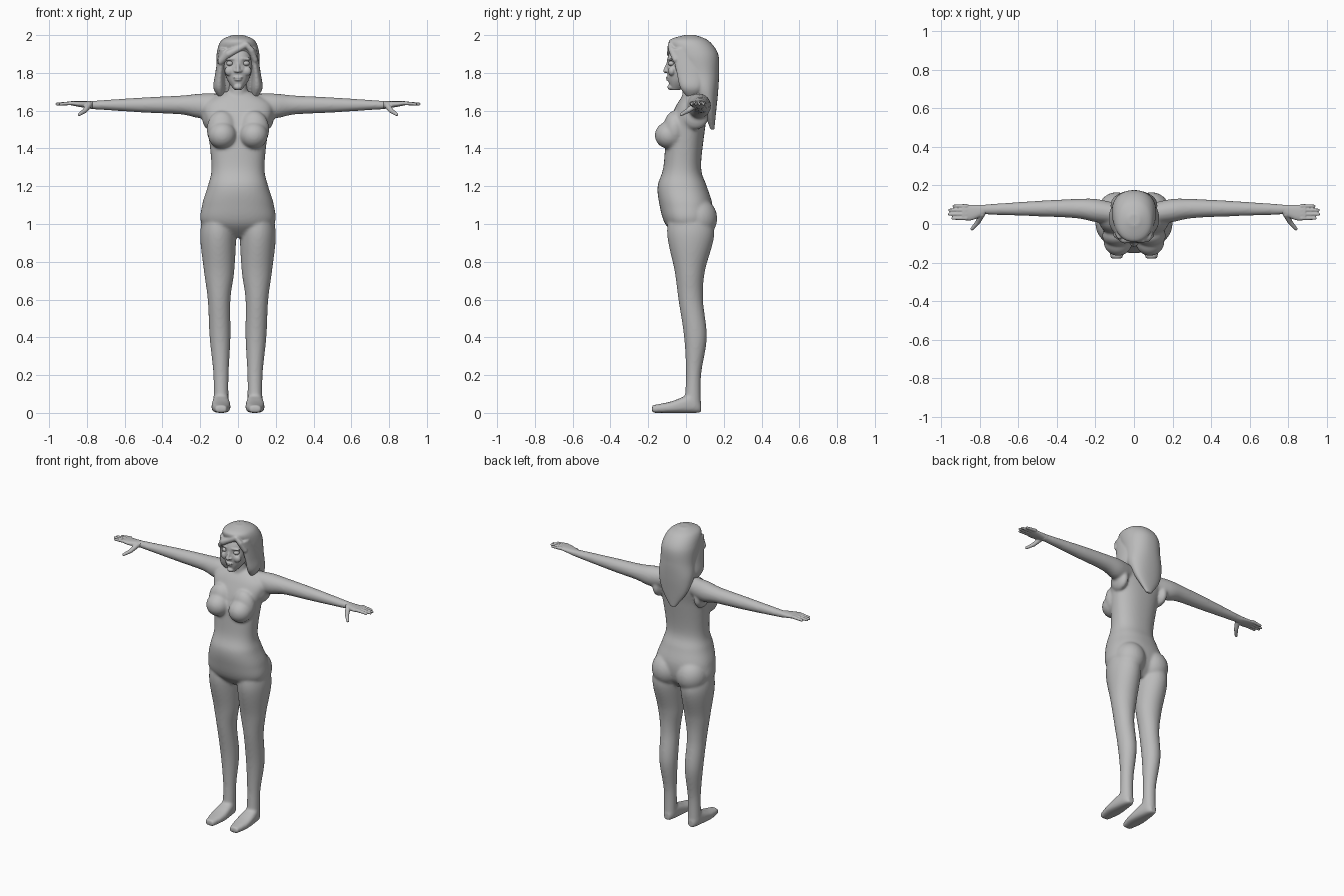
import bpy
import bmesh
import math
from mathutils import Vector, Matrix

default_cube = bpy.data.objects.get("Cube")
if default_cube:
    bpy.data.objects.remove(default_cube, do_unlink=True)

grey = bpy.data.materials.new("plain grey")
grey.use_nodes = True
grey.diffuse_color = (.5, .5, .5, 1)
for node in grey.node_tree.nodes:
    if node.type == 'BSDF_PRINCIPLED':
        node.inputs["Base Color"].default_value = grey.diffuse_color

SIDES = {"left": 1, "right": -1}


def catmull_rom(before, start, end, after, t):
    """Value between start and end on a smooth curve through all four."""
    bend = 2 * before - 5 * start + 4 * end - after
    twist = 3 * (start - end) + after - before
    return start + t / 2 * (end - before + t * (bend + t * twist))


def smooth_rows(rows, steps):
    """Sections interpolated smoothly between the given ones."""
    padded = [rows[0], *rows, rows[-1]]
    result = []
    for group in zip(padded, padded[1:], padded[2:], padded[3:]):
        for step in range(steps):
            result.append([catmull_rom(*values, step / steps) for values in zip(*group)])
    return result + [rows[-1]]


def rounded(value, power):
    """Superellipse version of a sine or cosine."""
    return math.copysign(abs(value) ** (2 / power), value)


def loft(bm, axis, rows, side=1, power=2, count=48, steps=8):
    """Closed skin through sections (station, low u, high u, low v, high v)."""
    rings = []
    for station, low_u, high_u, low_v, high_v in smooth_rows(rows, steps):
        ring = []
        for k in range(count):
            angle = math.tau * k / count
            across = rounded(math.cos(angle), power)
            along = rounded(math.sin(angle), power)
            point = [(low_u + high_u + (high_u - low_u) * across) / 2,
                     (low_v + high_v + (high_v - low_v) * along) / 2]
            point.insert("xyz".index(axis), station)
            point[0] *= side
            ring.append(bm.verts.new(point))
        rings.append(ring)
    for lower, upper in zip(rings, rings[1:]):
        for k in range(count):
            bm.faces.new((lower[k - 1], lower[k], upper[k], upper[k - 1]))
    bm.faces.new(rings[0])
    bm.faces.new(rings[-1])


def upright_loft(bm, rows, power=2):
    """Symmetric vertical skin through sections (height, half width, front, back)."""
    loft(bm, 'z', [(height, -half, half, front, back) for height, half, front, back in rows],
         power=power)


def blob(bm, centre, radii):
    """Ellipsoid."""
    matrix = Matrix.Translation(centre) @ Matrix.Diagonal((*radii, 1))
    bmesh.ops.create_icosphere(bm, subdivisions=4, radius=1, matrix=matrix)


def limb(bm, points, radii):
    """Round-ended chain of tapered tubes."""
    points = [Vector(point) for point in points]
    for point, radius in zip(points, radii):
        blob(bm, point, (radius, radius, radius))
    for start, end, thick, thin in zip(points, points[1:], radii, radii[1:]):
        span = end - start
        turn = span.to_track_quat('Z', 'Y').to_matrix().to_4x4()
        bmesh.ops.create_cone(bm, cap_ends=True, segments=16, radius1=thick, radius2=thin,
                              depth=span.length,
                              matrix=Matrix.Translation((start + end) / 2) @ turn)


def finish(name, bm, voxel, iterations):
    """Make the object and fuse its pieces into one soft skin."""
    bmesh.ops.recalc_face_normals(bm, faces=bm.faces)
    mesh = bpy.data.meshes.new(name)
    bm.to_mesh(mesh)
    bm.free()
    mesh.materials.append(grey)
    obj = bpy.data.objects.new(name, mesh)
    bpy.context.scene.collection.objects.link(obj)
    fuse = obj.modifiers.new("fuse", 'REMESH')
    fuse.mode = 'VOXEL'
    fuse.voxel_size = voxel
    fuse.use_smooth_shade = True
    soften = obj.modifiers.new("soften", 'SMOOTH')
    soften.iterations = iterations


# Torso and neck
body = bmesh.new()
upright_loft(body, [(.93, .07, -.04, .08), (1, .19, -.11, .13), (1.1, .19, -.14, .14),
                    (1.2, .16, -.15, .11), (1.3, .14, -.12, .08), (1.5, .16, -.1, .1),
                    (1.63, .18, -.05, .12), (1.7, .07, 0, .1)], power=2.3)
upright_loft(body, [(1.6, .08, -.02, .1), (1.7, .05, -.02, .08), (1.8, .05, -.02, .08)])

# Legs, feet, arms and the fuller forms, fused with the torso
leg = [(1.1, .02, .17, -.08, .11), (.95, .01, .2, -.1, .15), (.75, .02, .18, -.06, .1),
       (.6, .04, .16, -.04, .09), (.4, .04, .15, -.01, .11), (.2, .05, .13, 0, .08),
       (.03, .05, .13, -.01, .08)]
foot = [(.08, .07, .11, 0, .05), (.04, .05, .13, 0, .1), (-.08, .04, .14, 0, .06),
        (-.18, .06, .12, 0, .04)]
arm = [(.1, 0, .11, 1.57, 1.69), (.2, .01, .13, 1.56, 1.69), (.3, .03, .13, 1.58, 1.68),
       (.5, .04, .12, 1.59, 1.67), (.8, .05, .1, 1.61, 1.65)]
for side in SIDES.values():
    loft(body, 'z', leg, side)
    loft(body, 'y', foot, side, power=2.8)
    loft(body, 'x', arm, side)
    blob(body, (side * .083, -.09, 1.47), (.075, .075, .072))
    blob(body, (side * .085, -.06, 1.5), (.08, .06, .1))
    blob(body, (side * .09, .06, 1.03), (.1, .105, .11))
    blob(body, (side * .155, .05, 1.57), (.035, .07, .07))
finish("body", body, voxel=.008, iterations=7)

# Hands: palm, four fingers and a bent thumb
palm = [(.77, .05, .1, 1.61, 1.65), (.84, .02, .1, 1.62, 1.65), (.89, .02, .1, 1.63, 1.65)]
for label, side in SIDES.items():
    hand = bmesh.new()
    loft(hand, 'x', palm, side, power=2.4)
    for finger in range(4):
        y = .03 + .021 * finger
        tip = .96 - .01 * (finger - 1.4) ** 2
        limb(hand, [(side * .87, y, 1.64), (side * tip, y, 1.635)], (.011, .008))
    limb(hand, [(side * .79, .05, 1.63), (side * .81, .01, 1.6), (side * .84, -.025, 1.58)],
         (.017, .013, .009))
    finish(label + "_hand", hand, voxel=.0035, iterations=4)

# Head: skull with pressed-in eye sockets, then nose, lips, chin, cheeks and brows
head = bmesh.new()
upright_loft(head, [(1.71, .02, -.08, -.03), (1.77, .06, -.095, .06), (1.87, .08, -.1, .12),
                    (1.96, .05, -.06, .09)], power=2.3)
for vert in head.verts:
    if vert.co.y < 0:
        offset = Vector(((abs(vert.co.x) - .042) / .022, (vert.co.z - 1.85) / .018))
        vert.co.y += .014 * math.exp(-offset.length_squared)
limb(head, [(0, -.09, 1.86), (0, -.11, 1.81)], (.009, .011))
blob(head, (0, -.093, 1.776), (.026, .014, .006))
blob(head, (0, -.091, 1.764), (.021, .014, .007))
blob(head, (0, -.08, 1.725), (.022, .018, .016))
for side in SIDES.values():
    blob(head, (side * .013, -.1, 1.81), (.009, .011, .008))
    blob(head, (side * .045, -.075, 1.81), (.026, .02, .026))
    limb(head, [(side * .02, -.091, 1.875), (side * .06, -.08, 1.873)], (.008, .007))
finish("head", head, voxel=.004, iterations=3)

# Eyes
for label, side in SIDES.items():
    eye = bmesh.new()
    blob(eye, (side * .043, -.077, 1.85), (.019, .019, .014))
    finish(label + "_eye", eye, voxel=.003, iterations=2)

# Hair: fall tapering down the back, side locks and a fringe swept from a parting
hair = bmesh.new()
upright_loft(hair, [(1.5, .02, .13, .15), (1.6, .09, .09, .16), (1.7, .12, .03, .17),
                    (1.8, .115, -.02, .175), (1.9, .113, -.07, .17), (1.97, .09, -.09, .12),
                    (2, .03, -.01, .05)], power=2.2)
lock = [(1.67, .08, .1, .01, .05), (1.72, .07, .13, -.03, .09), (1.8, .07, .12, -.05, .09),
        (1.93, .05, .1, -.08, .06)]
for side in SIDES.values():
    loft(hair, 'z', lock, side)
parting = (.045, -.083, 1.95)
limb(hair, [parting, (-.05, -.08, 1.9), (-.09, -.055, 1.86)], (.014, .021, .018))
limb(hair, [parting, (.07, -.076, 1.92), (.09, -.056, 1.87)], (.014, .017, .016))
finish("hair", hair, voxel=.0055, iterations=4)
